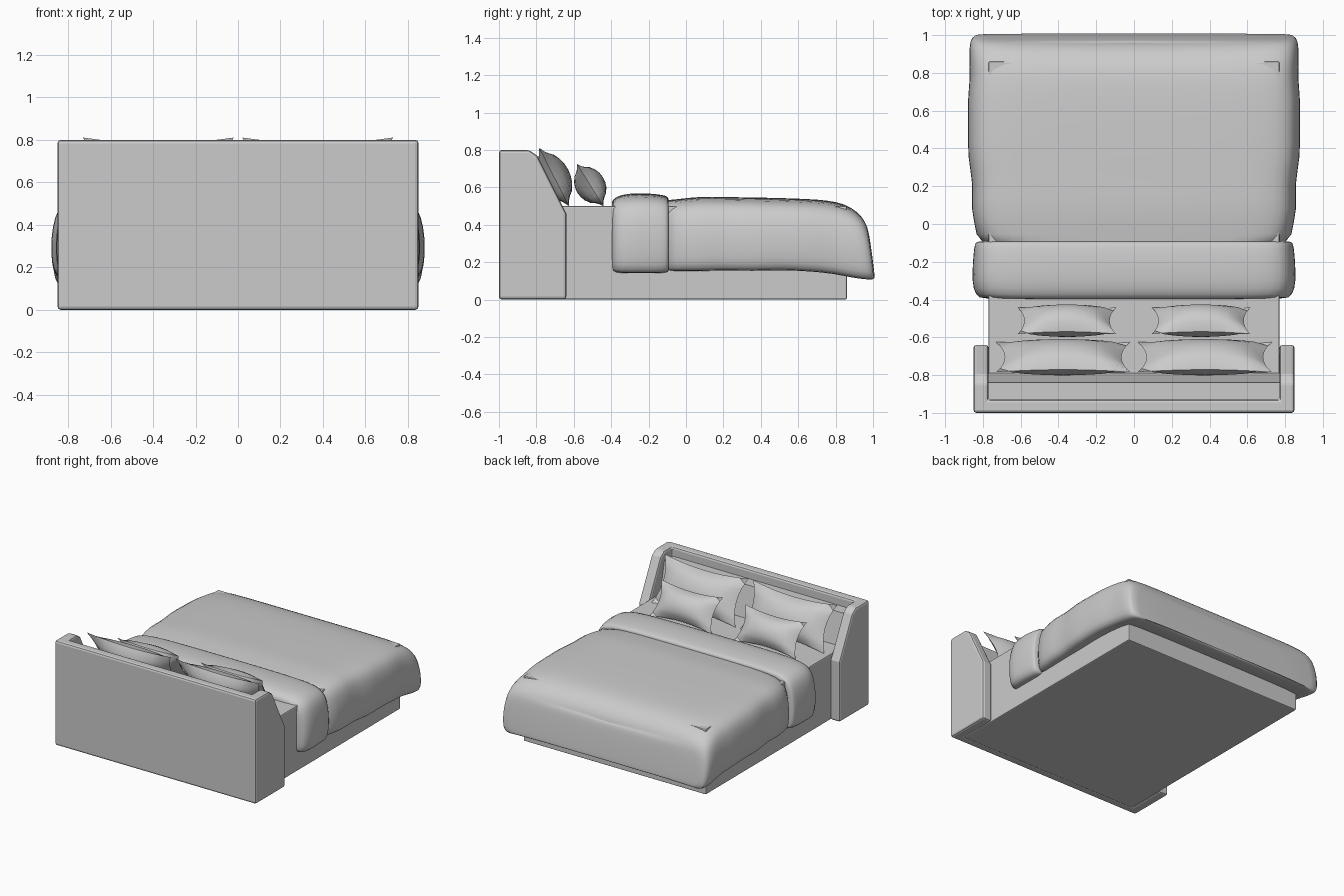
import bpy, bmesh, math
from mathutils import Matrix, Vector

cube = bpy.data.objects.get("Cube")
if cube:
    bpy.data.objects.remove(cube, do_unlink=True)

GREY = (0.6, 0.6, 0.6, 1)
grey = bpy.data.materials.new("plain grey")
grey.use_nodes = True
grey.diffuse_color = GREY
grey.node_tree.nodes["Principled BSDF"].inputs["Base Color"].default_value = GREY


def finish(name, bm, smooth=None, bevel=0, subsurf=0):
    bmesh.ops.recalc_face_normals(bm, faces=bm.faces)
    mesh = bpy.data.meshes.new(name)
    bm.to_mesh(mesh)
    bm.free()
    mesh.materials.append(grey)
    if smooth:
        mesh.shade_smooth()
        mesh.set_sharp_from_angle(angle=math.radians(smooth))
    obj = bpy.data.objects.new(name, mesh)
    bpy.context.collection.objects.link(obj)
    if bevel:
        mod = obj.modifiers.new("soft edges", 'BEVEL')
        mod.width, mod.segments = bevel, 2
        mod.limit_method = 'ANGLE'
    if subsurf:
        obj.modifiers.new("soft cloth", 'SUBSURF').levels = subsurf
        obj.modifiers["soft cloth"].render_levels = subsurf
    return obj


def extrude(points, offset):
    """Solid from a flat outline pushed along an offset."""
    bm = bmesh.new()
    face = bm.faces.new([bm.verts.new(p) for p in points])
    new = bmesh.ops.extrude_face_region(bm, geom=[face])["geom"]
    verts = [g for g in new if isinstance(g, bmesh.types.BMVert)]
    bmesh.ops.translate(bm, verts=verts, vec=offset)
    return bm


def cut(bm, co, normal):
    """Slice away everything on the normal side and close the opening."""
    geom = bm.verts[:] + bm.edges[:] + bm.faces[:]
    bmesh.ops.bisect_plane(bm, geom=geom, plane_co=co, plane_no=normal, clear_outer=True)
    bmesh.ops.holes_fill(bm, edges=[e for e in bm.edges if e.is_boundary], sides=0)


# Headboard: U-shaped plan raised up, wings sliced to a slope
W, IN = 0.85, 0.77
plan = [(-W, -1), (W, -1), (W, -0.64), (IN, -0.64), (IN, -0.93),
        (-IN, -0.93), (-IN, -0.64), (-W, -0.64)]
bm = extrude([(x, y, 0) for x, y in plan], (0, 0, 0.8))
cut(bm, (0, -0.64, 0.46), (0, 0.30, 0.15))
cut(bm, (0, -0.84, 0.80), (0, 0.035, 0.05))
finish("headboard", bm, bevel=0.016)

# Sloped backrest with a ledge inside the headboard
side = [(-0.94, 0.4), (-0.94, 0.73), (-0.84, 0.73), (-0.79, 0.5), (-0.78, 0.4)]
finish("backrest", extrude([(-IN, y, z) for y, z in side], (2 * IN, 0, 0)))

# Bed base with mattress
base = [(-IN, -0.94), (IN, -0.94), (IN, 0.86), (-IN, 0.86)]
finish("bed_base", extrude([(x, y, 0) for x, y in base], (0, 0, 0.5)), bevel=0.008)

# Half cross-section of draped cloth: share of half width, share of height
DRAPE = [(0, 1), (0.3, 1), (0.6, 0.995), (0.8, 0.98), (0.91, 0.93), (0.965, 0.82),
         (0.99, 0.62), (1.0, 0.4), (0.995, 0.18), (0.98, 0.03), (0.93, -0.01),
         (0.85, 0.04), (0.4, 0.05), (0, 0.05)]


def drape(name, stations, warp):
    """Loft cloth through stations of (y, half width, top, bottom)."""
    outline = DRAPE + [(-u, v) for u, v in DRAPE[-2:0:-1]]
    bm = bmesh.new()
    rings = []
    for y, half, top, low in stations:
        rings.append([bm.verts.new(warp(u * half, y, low + v * (top - low)))
                      for u, v in outline])
    n = len(outline)
    for a, b in zip(rings, rings[1:]):
        for i in range(n):
            j = (i + 1) % n
            bm.faces.new((a[i], a[j], b[j], b[i]))
    # Close each end with strips across the width
    h = len(DRAPE)
    for ring in (rings[0], rings[-1]):
        for i in range(h - 1):
            quad = [ring[i], ring[i + 1], ring[-i - 1], ring[-i]]
            bm.faces.new(list(dict.fromkeys(quad)))
    return finish(name, bm, smooth=80, subsurf=1)


def foot_warp(x, y, z):
    # The foot end flares outward toward its hem and at the corners
    f = max(0.0, min(1.0, (y - 0.7) / 0.22))
    return (x, y + f * (0.13 * (0.42 - z) + 0.02 * (abs(x) / W) ** 4), z)


drape("duvet", [
    (-0.16, 0.825, 0.525, 0.155), (-0.06, 0.83, 0.535, 0.15), (0.08, 0.868, 0.552, 0.15),
    (0.20, 0.85, 0.548, 0.155), (0.36, 0.885, 0.546, 0.15), (0.50, 0.878, 0.543, 0.157),
    (0.65, 0.885, 0.538, 0.15), (0.77, 0.868, 0.53, 0.138), (0.86, 0.875, 0.51, 0.112),
    (0.92, 0.872, 0.472, 0.105), (0.95, 0.85, 0.425, 0.105), (0.956, 0.80, 0.39, 0.12),
], foot_warp)

# Folded-back band of the duvet
drape("duvet_fold", [
    (-0.397, 0.79, 0.51, 0.17), (-0.395, 0.82, 0.535, 0.148), (-0.35, 0.856, 0.563, 0.138),
    (-0.25, 0.858, 0.57, 0.14), (-0.16, 0.852, 0.565, 0.138), (-0.105, 0.845, 0.555, 0.142),
    (-0.092, 0.835, 0.545, 0.15), (-0.092, 0.79, 0.5, 0.18),
], lambda x, y, z: (x, y, z))


def pillow(name, centre, half_w, half_h, thick, tilt):
    """Two puffed sheets joined at a seam, with pinched corners."""
    bm = bmesh.new()
    for sign in (1, -1):
        sheet = bmesh.ops.create_grid(bm, x_segments=10, y_segments=8, size=1)["verts"]
        for v in sheet:
            u, w = v.co.x, v.co.y
            puff = (max(0, 1 - u * u) * max(0, 1 - w * w)) ** 0.6
            v.co = Vector((half_w * u * (1 - 0.13 * (1 - w * w)),
                           half_h * w * (1 - 0.17 * (1 - u * u)),
                           sign * thick * puff))
    bmesh.ops.remove_doubles(bm, verts=bm.verts, dist=0.0005)
    place = Matrix.Translation(centre) @ Matrix.Rotation(math.radians(tilt), 4, 'X')
    bmesh.ops.transform(bm, matrix=place, verts=bm.verts)
    finish(name, bm, smooth=50)


# Large pillows lean on the backrest, small ones in front
for tag, s in (("left", 1), ("right", -1)):
    pillow("large_pillow_" + tag, (s * 0.375, -0.705, 0.655), 0.355, 0.175, 0.085, 117)
    pillow("small_pillow_" + tag, (s * 0.355, -0.512, 0.612), 0.26, 0.132, 0.08, 122)
